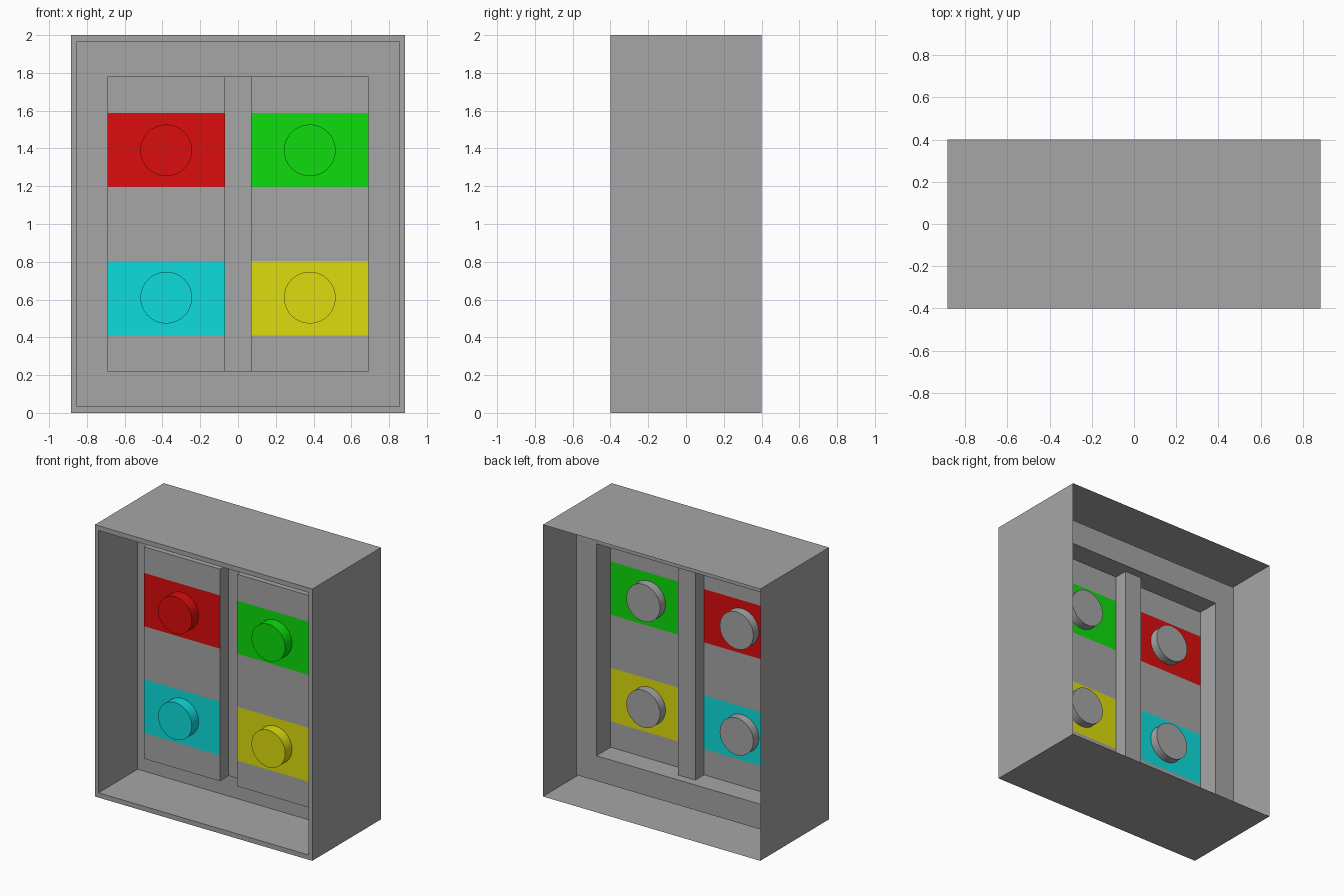
import bpy, bmesh, math
from mathutils import Matrix

cube = bpy.data.objects.get("Cube")
if cube:
    bpy.data.objects.remove(cube, do_unlink=True)

# Depths of the main planes, back to front
BACK, LEDGE, GROOVE, PANEL, CAP, FRONT = 0.4, 0.055, -0.008, -0.11, -0.19, -0.4
LOW, HIGH = 0.22, 1.78
INNER, OUTER = 0.07, 0.69
RADIUS = 0.137


def material(name, r, g, b):
    m = bpy.data.materials.new(name)
    m.use_nodes = True
    m.diffuse_color = (r, g, b, 1)
    m.node_tree.nodes["Principled BSDF"].inputs["Base Color"].default_value = (r, g, b, 1)
    return m


ON, OFF = 0.72, 0.004
grey = material("grey", 0.38, 0.38, 0.38)
red = material("red", ON, OFF, OFF)
green = material("green", OFF, ON, OFF)
cyan = material("cyan", OFF, ON, ON)
yellow = material("yellow", ON, ON, OFF)


def finish(bm, name, mats):
    mesh = bpy.data.meshes.new(name)
    bm.to_mesh(mesh)
    bm.free()
    obj = bpy.data.objects.new(name, mesh)
    bpy.context.collection.objects.link(obj)
    for m in mats:
        mesh.materials.append(m)
    return obj


def ring(bm, x0, x1, z0, z1, y):
    return [bm.verts.new((x, y, z)) for x, z in ((x0, z0), (x1, z0), (x1, z1), (x0, z1))]


def bridge(bm, a, b):
    for i in range(4):
        j = (i + 1) % 4
        bm.faces.new((a[i], a[j], b[j], b[i]))


# Case: one folded sheet, open at the back, with a recessed front and raised centre
bm = bmesh.new()
steps = [(0.885, 0, BACK), (0.885, 0, FRONT), (0.855, 0.035, FRONT),
         (0.855, 0.035, LEDGE), (OUTER, LOW, LEDGE), (OUTER, LOW, GROOVE)]
rings = [ring(bm, -w, w, z, 2 - z, y) for w, z, y in steps]
for a, b in zip(rings, rings[1:]):
    bridge(bm, a, b)
finish(bm, "case", [grey])

# Floor of the groove between the two panels
bm = bmesh.new()
bm.faces.new(ring(bm, -INNER, INNER, LOW, HIGH, GROOVE))
finish(bm, "centre_groove", [grey])


# Raised panel with a coloured band behind each button
def panel(name, x0, x1, lower, upper):
    bm = bmesh.new()
    bridge(bm, ring(bm, x0, x1, LOW, HIGH, GROOVE), ring(bm, x0, x1, LOW, HIGH, PANEL))
    heights = [LOW, 0.41, 0.805, 1.195, 1.587, HIGH]
    for i, (z0, z1) in enumerate(zip(heights, heights[1:])):
        face = bm.faces.new(ring(bm, x0, x1, z0, z1, PANEL))
        face.material_index = {1: 1, 3: 2}.get(i, 0)
    bmesh.ops.remove_doubles(bm, verts=bm.verts, dist=0.0001)
    finish(bm, name, [grey, lower, upper])


panel("right_panel", -OUTER, -INNER, cyan, red)
panel("left_panel", INNER, OUTER, yellow, green)


# Round drum lying along y
def drum(name, x, z, y0, y1, mat):
    bm = bmesh.new()
    place = Matrix.Translation((x, (y0 + y1) / 2, z)) @ Matrix.Rotation(math.pi / 2, 4, "X")
    bmesh.ops.create_cone(bm, cap_ends=True, segments=32, radius1=RADIUS, radius2=RADIUS,
                          depth=abs(y1 - y0), matrix=place)
    obj = finish(bm, name, [mat])
    bpy.ops.object.select_all(action="DESELECT")
    obj.select_set(True)
    bpy.context.view_layer.objects.active = obj
    bpy.ops.object.shade_smooth_by_angle(angle=math.radians(30))


# Buttons in front, plain housings behind the panel
for label, x, z, mat in (("upper_right", -0.38, 1.39, red), ("upper_left", 0.38, 1.39, green),
                         ("lower_right", -0.38, 0.61, cyan), ("lower_left", 0.38, 0.61, yellow)):
    drum(label + "_button", x, z, CAP, PANEL, mat)
    drum(label + "_button_housing", x, z, PANEL + 0.001, -0.045, grey)
